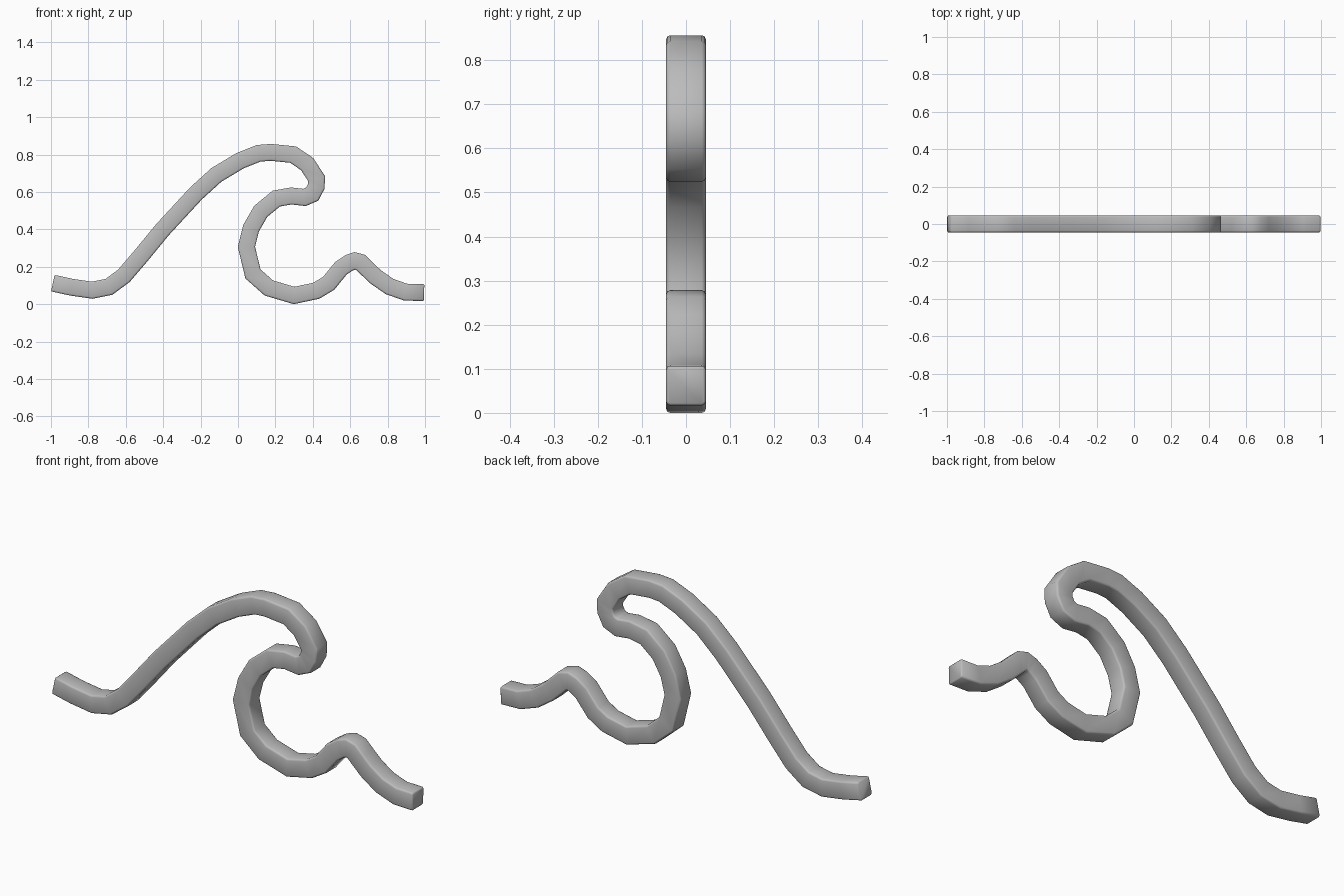
import bpy, bmesh, math
from mathutils import Vector

cube = bpy.data.objects.get("Cube")
if cube:
    bpy.data.objects.remove(cube, do_unlink=True)

# Centre line of the bar in the x-z plane
PATH = [(-.99, .116), (-.89, .094), (-.78, .078), (-.69, .096), (-.61, .155),
        (-.52, .26), (-.405, .4), (-.225, .595), (-.115, .695), (.01, .77),
        (.11, .81), (.175, .815), (.295, .803), (.37, .752), (.42, .675),
        (.418, .632), (.397, .592), (.355, .574), (.285, .582), (.205, .568),
        (.122, .5), (.07, .41), (.045, .31), (.08, .165), (.165, .09),
        (.3, .05), (.418, .075), (.485, .115), (.55, .195), (.595, .225),
        (.625, .235), (.655, .227), (.69, .193), (.735, .15), (.81, .098),
        (.895, .068), (.995, .065)]
HALF, CHAMFER = .045, .009


def section(half, chamfer):
    """Square outline with rounded corners, as (across, depth) pairs."""
    inner, points = half - chamfer, []
    for sx, sy, start in ((1, 1, 0), (-1, 1, 90), (-1, -1, 180), (1, -1, 270)):
        for step in (0, 45, 90):
            a = math.radians(start + step)
            points.append((sx * inner + chamfer * math.cos(a),
                           sy * inner + chamfer * math.sin(a)))
    return points


def ring(bm, centre, across, outline):
    return [bm.verts.new(centre + across * u + Vector((0, v, 0))) for u, v in outline]


# Mitred sweep, with slightly shrunken end rings to soften the rims
pts = [Vector((x, 0, z)) for x, z in PATH]
bm = bmesh.new()
full, small = section(HALF, CHAMFER), section(HALF - .005, CHAMFER - .004)
rings = []
for i, p in enumerate(pts):
    d_in = (p - pts[max(i - 1, 0)]).normalized()
    d_out = (pts[min(i + 1, len(pts) - 1)] - p).normalized()
    tangent = (d_in + d_out).normalized()
    cos_half = max(tangent.dot(d_out if i == 0 else d_in), .7)
    across = Vector((-tangent.z, 0, tangent.x))
    if i == 0:
        rings.append(ring(bm, p, across, small))
        p = p + tangent * .005
    end = i == len(pts) - 1
    rings.append(ring(bm, p - tangent * .005 if end else p, across / cos_half, full))
    if end:
        rings.append(ring(bm, p, across, small))

n = len(full)
for a, b in zip(rings, rings[1:]):
    for k in range(n):
        bm.faces.new((a[k], a[(k + 1) % n], b[(k + 1) % n], b[k]))
bm.faces.new(rings[0])
bm.faces.new(rings[-1])
bmesh.ops.recalc_face_normals(bm, faces=bm.faces)

# Rest on the ground
low = min(v.co.z for v in bm.verts)
bmesh.ops.translate(bm, verts=bm.verts, vec=(0, 0, -low))

mesh = bpy.data.meshes.new("wave_bar")
bm.to_mesh(mesh)
bm.free()
bar = bpy.data.objects.new("wave_bar", mesh)
bpy.context.collection.objects.link(bar)

# Plain grey
grey = bpy.data.materials.new("plain_grey")
grey.use_nodes = True
colour = (.5, .5, .5, 1)
grey.diffuse_color = colour
grey.node_tree.nodes["Principled BSDF"].inputs["Base Color"].default_value = colour
mesh.materials.append(grey)

bpy.ops.object.select_all(action='DESELECT')
bar.select_set(True)
bpy.context.view_layer.objects.active = bar
bpy.ops.object.shade_smooth_by_angle(angle=math.radians(50))
